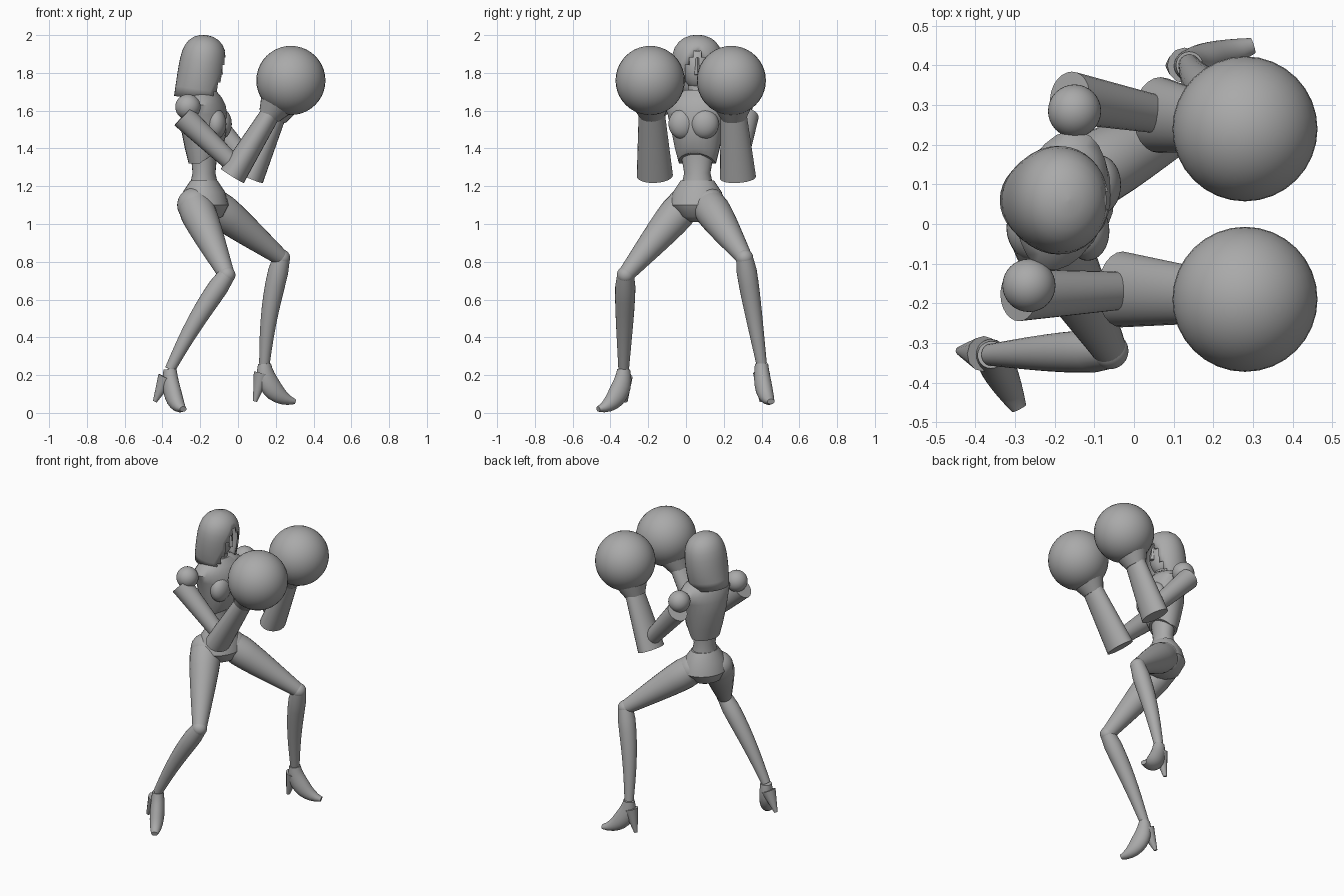
import bpy, bmesh, math
from mathutils import Vector

cube = bpy.data.objects.get("Cube")
if cube:
    bpy.data.objects.remove(cube, do_unlink=True)

grey = bpy.data.materials.new("plain_grey")
grey.use_nodes = True
tone = (0.4, 0.4, 0.4, 1)
grey.diffuse_color = tone
grey.node_tree.nodes["Principled BSDF"].inputs["Base Color"].default_value = tone

# Directions: world up and left, and the slightly turned body
UP = Vector((0, 0, 1))
LEFT = Vector((0, 1, 0))
body_left = Vector((1, 4, 0)).normalized()
body_front = body_left.cross(UP)
spine = Vector((-0.18, 0.06, 0))


def finish(bm, name):
    bmesh.ops.recalc_face_normals(bm, faces=bm.faces)
    mesh = bpy.data.meshes.new(name)
    bm.to_mesh(mesh)
    bm.free()
    mesh.materials.append(grey)
    ob = bpy.data.objects.new(name, mesh)
    bpy.context.collection.objects.link(ob)
    bpy.ops.object.select_all(action='DESELECT')
    ob.select_set(True)
    bpy.context.view_layer.objects.active = ob
    bpy.ops.object.shade_smooth_by_angle(angle=math.radians(40))
    return ob


def loft(name, rings, across=LEFT, sides=24, opening=None):
    """Skin elliptical rings given as (centre, depth radius, width radius)."""
    bm = bmesh.new()
    centres = [ring[0] for ring in rings]
    last = len(rings) - 1
    loops = []
    for i, (centre, depth, width) in enumerate(rings):
        along = (centres[min(i + 1, last)] - centres[max(i - 1, 0)]).normalized()
        u = across.cross(along).normalized()
        v = along.cross(u)
        turn = [math.tau * k / sides for k in range(sides)]
        loops.append([bm.verts.new(centre + u * depth * math.cos(a) + v * width * math.sin(a))
                      for a in turn])
    for i in range(last):
        for k in range(sides):
            angle = (k + 0.5) * 360 / sides
            if opening and min(angle, 360 - angle) < opening(i):
                continue
            n = (k + 1) % sides
            bm.faces.new((loops[i][k], loops[i][n], loops[i + 1][n], loops[i + 1][k]))
    if not opening:
        bm.faces.new(loops[0])
    bm.faces.new(loops[last])
    return finish(bm, name)


def limb(name, start, end, thick, thin, bulge=0, bow=0, wide=1, sides=24):
    """Tapered tube, fullest in its first half, optionally bowed backwards."""
    rings = []
    steps = 8
    for i in range(steps + 1):
        t = i / steps
        centre = start.lerp(end, t)
        centre.x -= bow * math.sin(math.pi * t)
        radius = thick + (thin - thick) * t + bulge * math.sin(math.pi * math.sqrt(t))
        rings.append((centre, radius, radius * wide))
    return loft(name, rings, sides=sides)


def trunk(name, *sections):
    """Upright body part from (height, depth, width) sections."""
    return loft(name, [(spine + UP * z, depth, width) for z, depth, width in sections], body_left)


def ball(name, centre, *radii):
    bm = bmesh.new()
    bmesh.ops.create_uvsphere(bm, u_segments=32, v_segments=20, radius=1)
    scale = Vector(radii if len(radii) > 1 else radii * 3)
    for v in bm.verts:
        v.co = v.co * scale + centre
    return finish(bm, name)


# Hood: shell leaning forwards to a brow, with an almond opening at the front
hood_rings = []
for i in range(11):
    t = math.sin(math.pi / 2 * i / 10.1)
    size = math.sqrt(1 - t ** 6)
    centre = spine + Vector((0.05 * t - 0.035, 0, 1.66 + 0.34 * t))
    hood_rings.append((centre, 0.125 * size, 0.14 * size * (1 - 0.2 * (1 - t) ** 4)))
hood = loft("hood", hood_rings, sides=36, opening=lambda i: 50 - i * 8 if i < 6 else 0)
wall = hood.modifiers.new("thickness", 'SOLIDIFY')
wall.thickness = 0.01

# Head inside the hood
ball("face_mask", spine + UP * 1.83, 0.085, 0.08, 0.12)
limb("nose", spine + Vector((0.085, 0, 1.79)), spine + Vector((0.08, 0, 1.88)), 0.016, 0.008, sides=4)
limb("neck", spine + UP * 1.64, spine + UP * 1.78, 0.055, 0.045)

# Torso, with a front hem that rises in the middle
chest = trunk("chest", (1.32, 0.08, 0.1), (1.4, 0.1, 0.12), (1.5, 0.12, 0.14),
              (1.58, 0.12, 0.16), (1.63, 0.11, 0.18), (1.67, 0.09, 0.15), (1.71, 0.06, 0.07))
for v in chest.data.vertices:
    if v.co.z < 1.35:
        v.co.z += 0.7 * max(0, (v.co - spine).dot(body_front))
for side, s in (("left", 1), ("right", -1)):
    breast = spine + body_front * 0.08 + body_left * 0.06 * s + UP * 1.53
    ball(side + "_bust", breast, 0.055, 0.075, 0.08)
trunk("waist", (1.18, 0.08, 0.09), (1.27, 0.06, 0.07), (1.38, 0.07, 0.09))
trunk("pelvis", (1.01, 0.04, 0.04), (1.04, 0.1, 0.1), (1.1, 0.13, 0.15),
      (1.17, 0.11, 0.13), (1.23, 0.07, 0.09))


# Leg with a high-heeled shoe sweeping from the ankle to the toe
def leg(side, hip, knee, ankle, toe, heel_tip):
    hip, knee, ankle, toe, heel_tip = map(Vector, (hip, knee, ankle, toe, heel_tip))
    ball(side + "_hip", hip, 0.092)
    limb(side + "_thigh", hip, knee, 0.09, 0.043, bulge=0.012)
    ball(side + "_knee", knee, 0.046)
    limb(side + "_shin", knee, ankle, 0.045, 0.028, bulge=0.012, bow=0.015)
    rings = []
    for i in range(11):
        t = i / 10
        centre = ankle.lerp(toe, t * t)
        centre.z = toe.z + (ankle.z - toe.z) * (1 - t) ** 1.5
        swell = math.sin(math.pi * t)
        rings.append((centre, 0.034 - 0.02 * t + 0.03 * swell, 0.035 - 0.015 * t ** 4 + 0.01 * swell))
    loft(side + "_shoe", rings, (toe - ankle).cross(UP).normalized())
    heel_top = ankle.lerp(heel_tip, 0.25)
    limb(side + "_heel", heel_top, heel_tip, 0.045, 0.011, sides=12)


leg("left", (-0.13, 0.12, 1.1), (0.23, 0.31, 0.82), (0.14, 0.4, 0.26),
    (0.3, 0.45, 0.06), (0.09, 0.4, 0.06))
leg("right", (-0.23, -0.01, 1.1), (-0.06, -0.32, 0.73), (-0.36, -0.33, 0.23),
    (-0.29, -0.465, 0.02), (-0.44, -0.32, 0.06))


# Arm: shoulder ball, sleeve, flared forearm, cuff and round glove
def arm(side, s, shoulder, elbow, hand):
    shoulder, elbow, hand = map(Vector, (shoulder, elbow, hand))
    reach = (hand - elbow).normalized()
    wrist = hand - reach * 0.2
    ball(side + "_shoulder", shoulder, 0.067)
    sleeve = shoulder + body_left * 0.03 * s - body_front * 0.02 - UP * 0.05
    limb(side + "_upper_arm", sleeve, elbow + reach * 0.05, 0.066, 0.046)
    limb(side + "_forearm", elbow, wrist, 0.072, 0.052, wide=1.33)
    limb(side + "_cuff", wrist - reach * 0.02, wrist + reach * 0.07, 0.06, 0.1, wide=1.1)
    ball(side + "_glove", hand, 0.183)


arm("left", 1, (-0.15, 0.285, 1.62), (0.065, 0.275, 1.245), (0.28, 0.24, 1.76))
arm("right", -1, (-0.265, -0.155, 1.62), (-0.03, -0.165, 1.255), (0.28, -0.19, 1.76))
